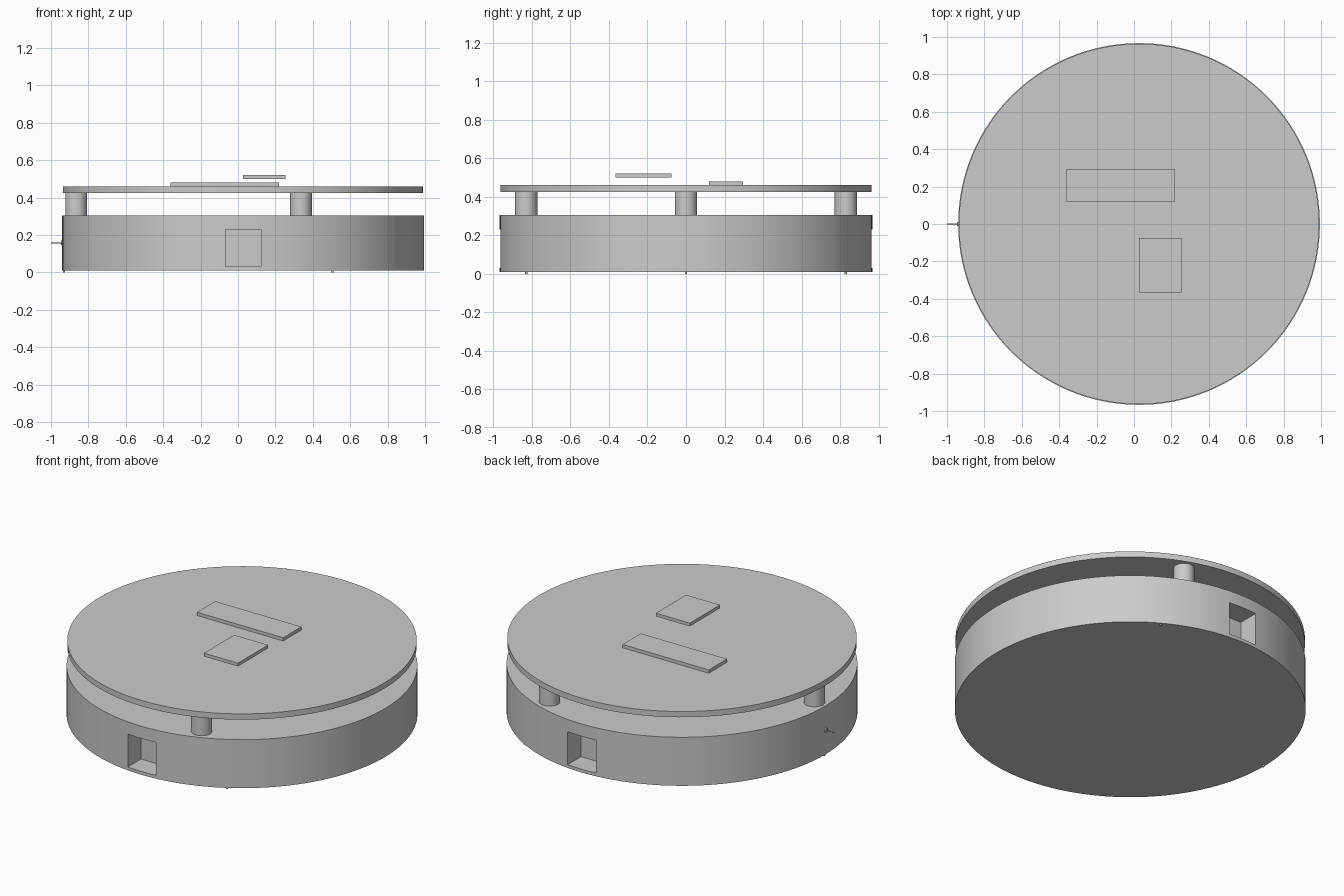
import bpy
from math import cos, sin, pi, radians

if "Cube" in bpy.data.objects:
    bpy.data.objects.remove(bpy.data.objects["Cube"], do_unlink=True)

CX = 0.027  # axis of the round chassis

grey = bpy.data.materials.new("plain grey")
grey.use_nodes = True
grey.diffuse_color = (0.6, 0.6, 0.6, 1)
grey.node_tree.nodes["Principled BSDF"].inputs["Base Color"].default_value = (0.6, 0.6, 0.6, 1)


def finish(name):
    obj = bpy.context.object
    obj.name = name
    obj.data.materials.append(grey)
    return obj


def smooth(obj):
    bpy.ops.object.select_all(action="DESELECT")
    obj.select_set(True)
    bpy.context.view_layer.objects.active = obj
    bpy.ops.object.shade_smooth_by_angle(angle=radians(30))


def cylinder(name, x, y, z0, z1, r, sides=32):
    bpy.ops.mesh.primitive_cylinder_add(
        vertices=sides, radius=r, depth=z1 - z0, location=(x, y, (z0 + z1) / 2))
    obj = finish(name)
    smooth(obj)
    return obj


def box(name, x0, x1, y0, y1, z0, z1):
    bpy.ops.mesh.primitive_cube_add(
        size=1, location=((x0 + x1) / 2, (y0 + y1) / 2, (z0 + z1) / 2))
    obj = finish(name)
    obj.scale = (x1 - x0, y1 - y0, z1 - z0)
    bpy.ops.object.transform_apply(location=False, rotation=False, scale=True)
    return obj


# Round base with a square pocket at the front and the back
base = cylinder("base", CX, 0, 0.01, 0.305, 0.967, 128)
for side, label in ((-1, "front"), (1, "back")):
    y_in, y_out = sorted((side * 0.835, side * 1.05))
    cutter = box("pocket_cutter", CX - 0.095, CX + 0.095, y_in, y_out, 0.03, 0.23)
    cutter.hide_render = True
    cut = base.modifiers.new("pocket", "BOOLEAN")
    cut.operation = "DIFFERENCE"
    cut.solver = "EXACT"
    cut.object = cutter
    bpy.context.view_layer.objects.active = base
    bpy.ops.object.modifier_apply(modifier=cut.name)
    bpy.data.objects.remove(cutter, do_unlink=True)
    # Sensor face at the end of the pocket
    a, b = sorted((side * 0.83, side * 0.84))
    box(label + "_sensor", CX - 0.088, CX + 0.088, a, b, 0.035, 0.205)
smooth(base)

# Upper deck on three posts
cylinder("upper_deck", CX, 0, 0.425, 0.46, 0.963, 128)
for i, (x, y) in enumerate(((-0.865, 0), (0.337, -0.83), (0.337, 0.83))):
    cylinder(f"post_{i + 1}", x, y, 0.305, 0.425, 0.058)

# Boards above the deck
box("long_board", -0.36, 0.22, 0.12, 0.295, 0.46, 0.48)
box("square_board", 0.027, 0.255, -0.365, -0.075, 0.5, 0.52)

# Tiny feet under the rim
for i in range(3):
    a = pi + i * 2 * pi / 3
    cylinder(f"foot_{i + 1}", CX + 0.957 * cos(a), 0.957 * sin(a), 0, 0.015, 0.006, 12)

# Thin pin on the side, with a small collar
for name, x, r, length in (("side_pin", -0.965, 0.002, 0.07), ("pin_collar", -0.94, 0.012, 0.014)):
    bpy.ops.mesh.primitive_cylinder_add(
        vertices=12, radius=r, depth=length, location=(x, 0, 0.157), rotation=(0, pi / 2, 0))
    smooth(finish(name))
